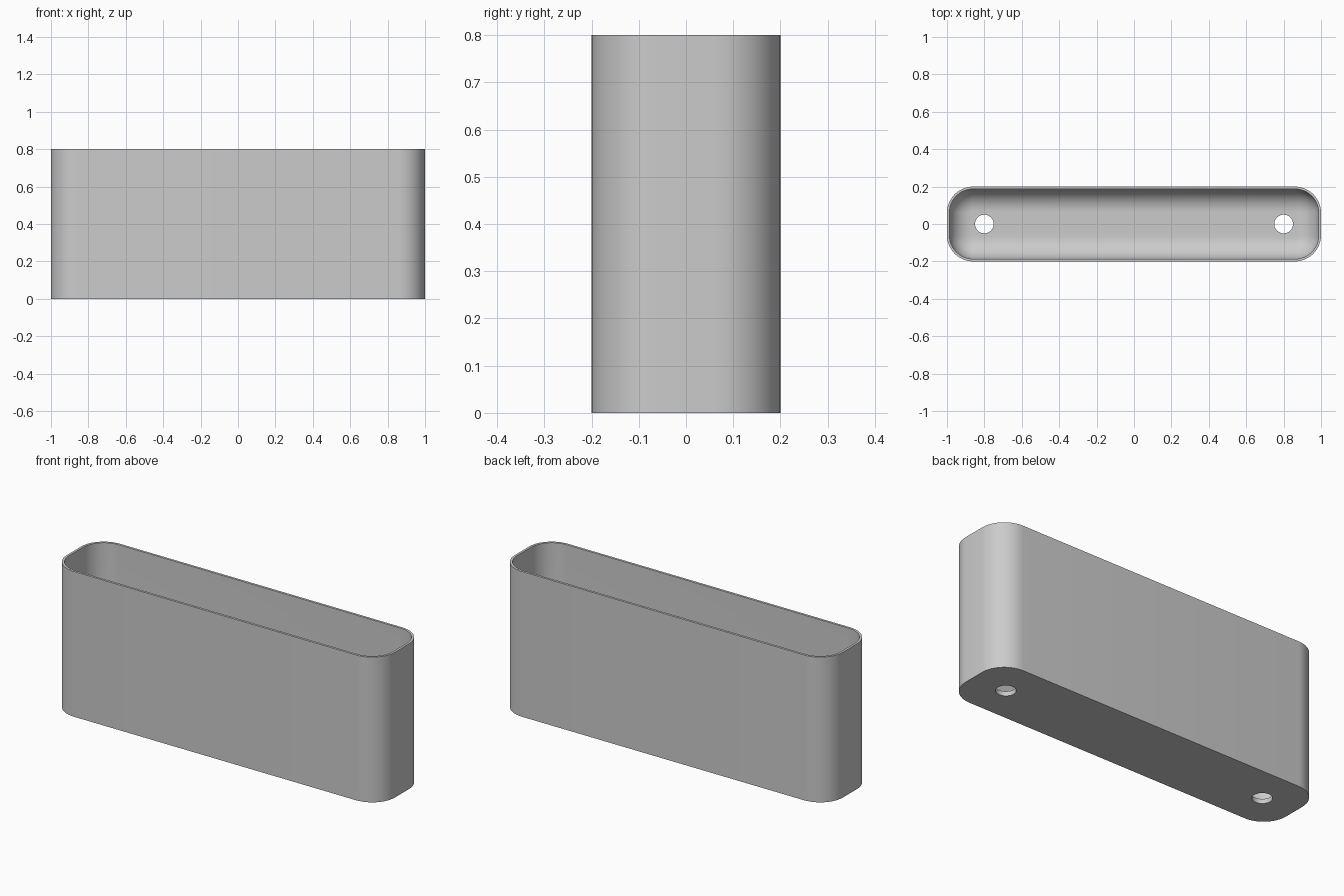
import bpy, bmesh, math

cube = bpy.data.objects.get("Cube")
if cube:
    bpy.data.objects.remove(cube, do_unlink=True)

LENGTH, DEPTH, HEIGHT = 2.0, 0.4, 0.8
CORNER = 0.14     # outer vertical corner radius
WALL = 0.013
FLOOR = 0.025
FILLET = 0.12     # inner radius between wall and floor
SEGMENTS = 12

grey = bpy.data.materials.new("grey")
grey.use_nodes = True
grey.diffuse_color = (0.6, 0.6, 0.6, 1)
grey.node_tree.nodes["Principled BSDF"].inputs["Base Color"].default_value = (0.6, 0.6, 0.6, 1)


def rounded_ring(bm, inset, z):
    """Rounded rectangle of vertices, inset from the outer outline."""
    r = CORNER - inset
    cx, cy = LENGTH / 2 - CORNER, DEPTH / 2 - CORNER
    ring = []
    for quarter, (sx, sy) in enumerate(((1, 1), (-1, 1), (-1, -1), (1, -1))):
        for i in range(SEGMENTS + 1):
            a = math.pi / 2 * (quarter + i / SEGMENTS)
            ring.append(bm.verts.new((sx * cx + r * math.cos(a), sy * cy + r * math.sin(a), z)))
    return ring


# Section through the wall: outside, rim, inside, then the fillet to the floor
section = [(0, 0), (0, HEIGHT), (WALL, HEIGHT)]
for i in range(SEGMENTS + 1):
    a = math.pi / 2 * i / SEGMENTS
    section.append((WALL + FILLET * (1 - math.cos(a)), FLOOR + FILLET * (1 - math.sin(a))))

bm = bmesh.new()
rings = [rounded_ring(bm, inset, z) for inset, z in section]
for a, b in zip(rings, rings[1:]):
    for i in range(len(a)):
        j = (i + 1) % len(a)
        bm.faces.new((a[i], a[j], b[j], b[i]))
bm.faces.new(rings[0][::-1])
bm.faces.new(rings[-1])
bmesh.ops.recalc_face_normals(bm, faces=bm.faces)
mesh = bpy.data.meshes.new("planter_box")
bm.to_mesh(mesh)
bm.free()
box = bpy.data.objects.new("planter_box", mesh)
bpy.context.collection.objects.link(box)
mesh.materials.append(grey)

# Drain holes through the floor
cutters = []
for side in (-1, 1):
    bpy.ops.mesh.primitive_cylinder_add(vertices=32, radius=0.05, depth=0.2, location=(0.8 * side, 0, 0))
    cutter = bpy.context.object
    cutter.name = "hole_cutter"
    cutter.hide_render = True
    cutter.data.materials.append(grey)
    cutters.append(cutter)
    cut = box.modifiers.new("drain_hole", "BOOLEAN")
    cut.operation = "DIFFERENCE"
    cut.solver = "EXACT"
    cut.object = cutter

bpy.ops.object.select_all(action="DESELECT")
box.select_set(True)
bpy.context.view_layer.objects.active = box
for cut in list(box.modifiers):
    bpy.ops.object.modifier_apply(modifier=cut.name)
for cutter in cutters:
    bpy.data.objects.remove(cutter, do_unlink=True)
bpy.ops.object.shade_smooth_by_angle(angle=math.radians(30))
